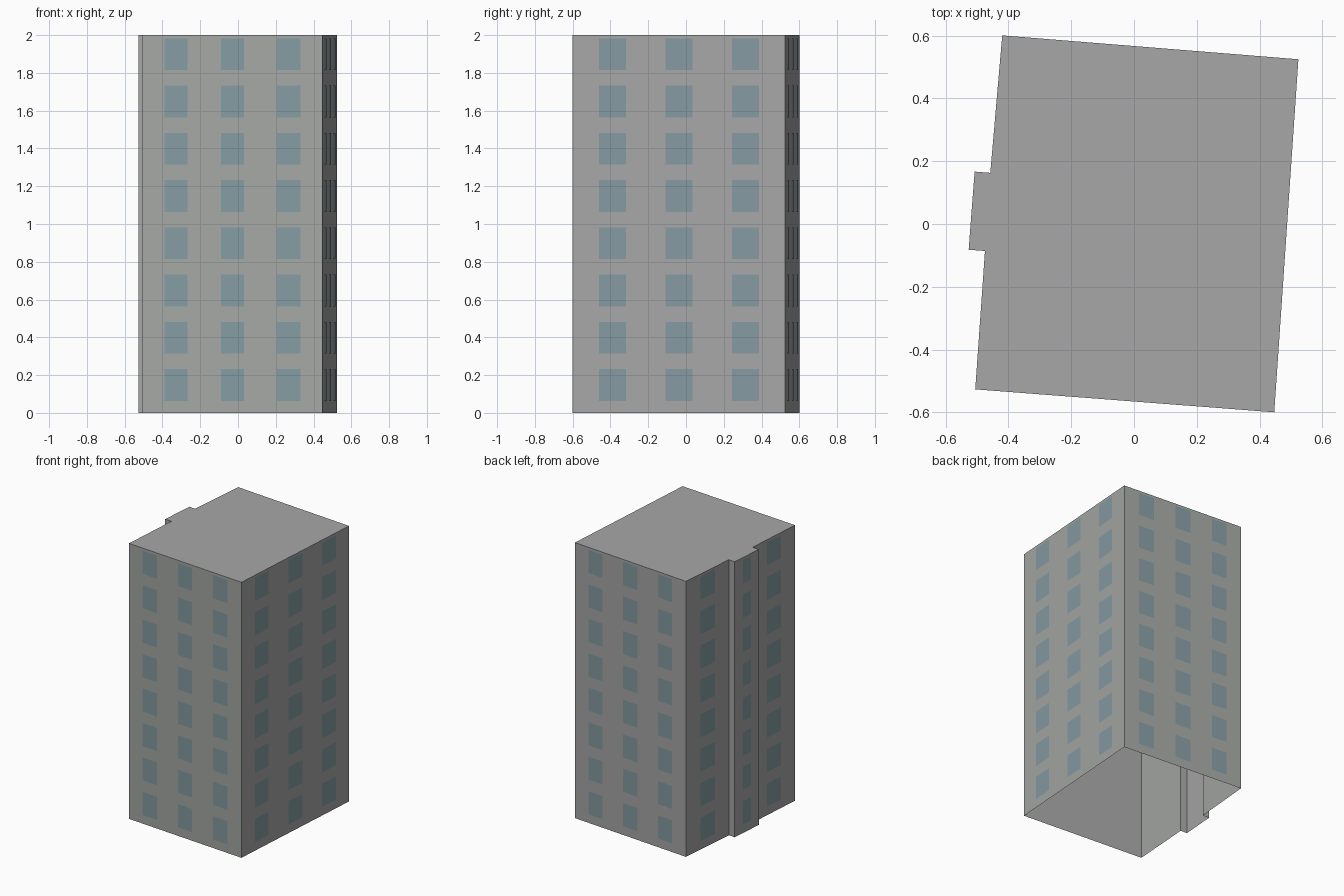
import bpy
from mathutils import Vector

cube = bpy.data.objects.get("Cube")
if cube:
    bpy.data.objects.remove(cube, do_unlink=True)

HEIGHT, FLOORS = 2.0, 8
STOREY = HEIGHT / FLOORS
SILL, HEAD = 0.064, 0.232     # window bottom and top within a storey
PROUD = 0.002                 # window plates sit just off the wall


def material(name, colour):
    mat = bpy.data.materials.new(name)
    mat.use_nodes = True
    mat.diffuse_color = (*colour, 1)
    bsdf = next(n for n in mat.node_tree.nodes if n.type == 'BSDF_PRINCIPLED')
    bsdf.inputs["Base Color"].default_value = (*colour, 1)
    bsdf.inputs["Roughness"].default_value = 0.8
    return mat


def mesh_object(name, verts, faces, mat):
    mesh = bpy.data.meshes.new(name)
    mesh.from_pydata(verts, [], faces)
    mesh.materials.append(mat)
    obj = bpy.data.objects.new(name, mesh)
    bpy.context.scene.collection.objects.link(obj)
    return obj


concrete = material("concrete grey", (0.38, 0.39, 0.38))
glass = material("window blue grey", (0.236, 0.33, 0.365))

# Footprint, counter-clockwise, with the stair bay on the -x side
plan = [Vector(p) for p in (
    (-0.506, -0.527), (0.447, -0.6), (0.524, 0.525), (-0.42, 0.601),
    (-0.458, 0.163), (-0.508, 0.167), (-0.527, -0.082), (-0.475, -0.086))]
n = len(plan)

# Walls and flat roof, open underneath
verts = [(p.x, p.y, z) for z in (0, HEIGHT) for p in plan]
walls = [(i, (i + 1) % n, n + (i + 1) % n, n + i) for i in range(n)]
mesh_object("tower_shell", verts, walls + [tuple(range(n, 2 * n))], concrete)


def windows(name, wall, centres, width):
    """Window grid on one wall; centres and width are fractions of its length."""
    a, b = plan[wall], plan[(wall + 1) % n]
    along = b - a
    out = Vector((along.y, -along.x)).normalized() * PROUD
    verts, faces = [], []
    for floor in range(FLOORS):
        low, high = floor * STOREY + SILL, floor * STOREY + HEAD
        for c in centres:
            p = a + along * (c - width / 2) + out
            q = a + along * (c + width / 2) + out
            k = len(verts)
            verts += [(p.x, p.y, low), (q.x, q.y, low),
                      (q.x, q.y, high), (p.x, p.y, high)]
            faces.append((k, k + 1, k + 2, k + 3))
    mesh_object(name, verts, faces, glass)


# Three columns on the long walls, one on each part of the bay side
triple = (0.187, 0.5, 0.813)
windows("front_windows", 0, triple, 0.128)
windows("left_windows", 1, triple, 0.128)
windows("back_windows", 2, triple, 0.128)
windows("right_rear_windows", 3, (0.5,), 0.335)
windows("stair_bay_windows", 5, (0.5,), 0.335)
windows("right_front_windows", 7, (0.5,), 0.335)
